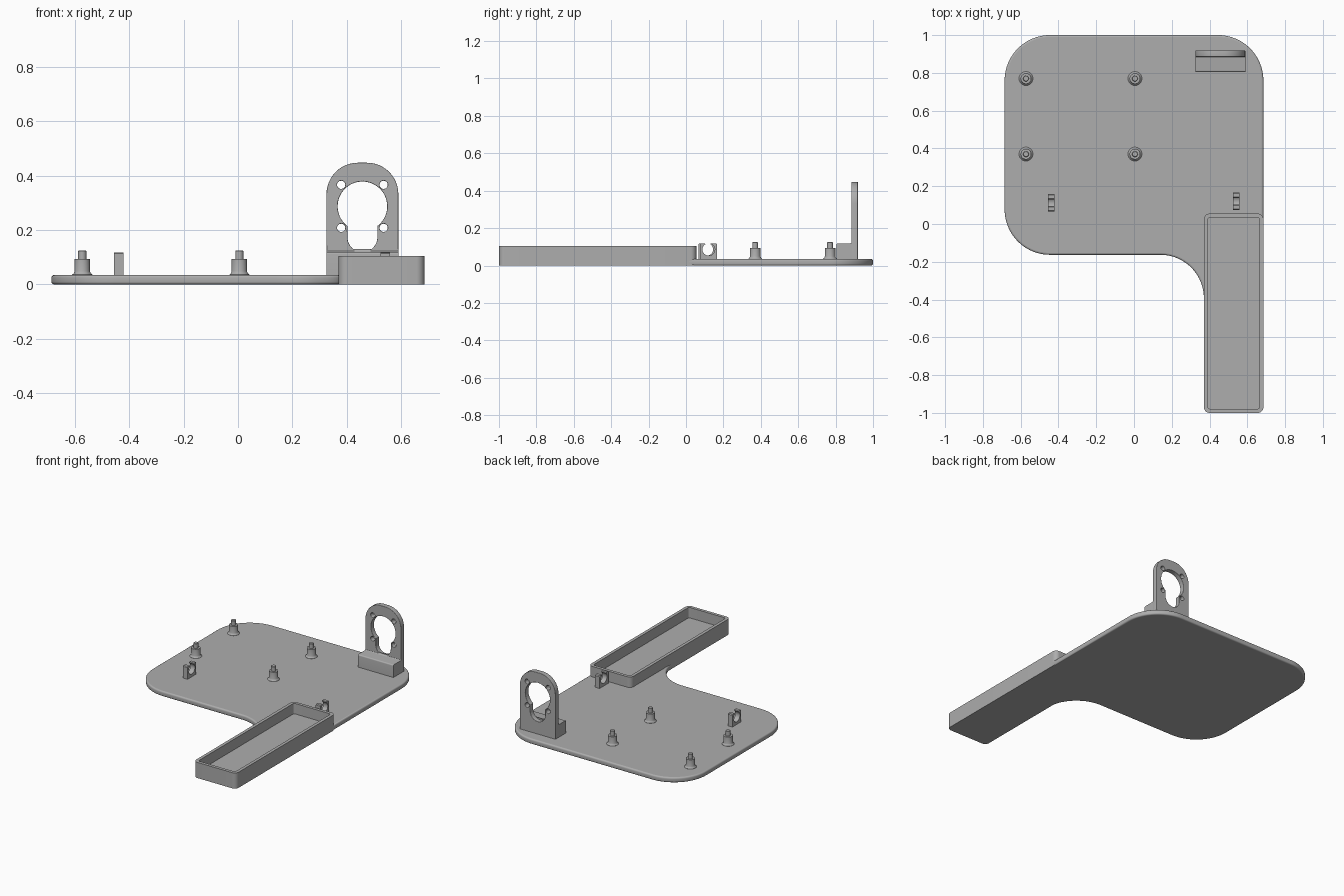
import bpy, bmesh
from math import sin, cos, pi, radians, asin
from mathutils import Vector, Matrix

cube = bpy.data.objects.get("Cube")
if cube:
    bpy.data.objects.remove(cube, do_unlink=True)

grey = bpy.data.materials.new("plain grey")
GREY = (0.42, 0.42, 0.42, 1)
grey.use_nodes = True
grey.diffuse_color = GREY
grey.node_tree.nodes["Principled BSDF"].inputs["Base Color"].default_value = GREY


def finish(ob):
    bpy.ops.object.select_all(action='DESELECT')
    ob.select_set(True)
    bpy.context.view_layer.objects.active = ob
    if ob.type == 'CURVE':
        bpy.ops.object.convert(target='MESH')
        ob = bpy.context.object
    ob.data.materials.clear()
    ob.data.materials.append(grey)
    bpy.ops.object.shade_smooth_by_angle(angle=radians(35))
    return ob


def arc(cx, cy, r, a0, a1, n=24):
    """Points along an arc, angles in degrees."""
    angles = [radians(a0 + (a1 - a0) * i / n) for i in range(n + 1)]
    return [(cx + r * cos(a), cy + r * sin(a)) for a in angles]


def rounded(corners, n=12):
    """Polygon from (x, y, radius) corners."""
    out = []
    for i, (x, y, r) in enumerate(corners):
        p = Vector((x, y))
        if r == 0:
            out.append((x, y))
            continue
        a = (Vector(corners[i - 1][:2]) - p).normalized()
        b = (Vector(corners[(i + 1) % len(corners)][:2]) - p).normalized()
        half = a.angle(b) / 2
        centre = p + (a + b).normalized() * r / sin(half)
        start = p + a * (r * cos(half) / sin(half)) - centre
        sweep = start.angle_signed(p + b * (r * cos(half) / sin(half)) - centre)
        for k in range(n + 1):
            out.append(tuple(centre + Matrix.Rotation(-sweep * k / n, 2) @ start))
    return out


def box_outline(x0, x1, y0, y1, r):
    return rounded([(x0, y0, r), (x1, y0, r), (x1, y1, r), (x0, y1, r)])


def slab(name, loops, thickness, location, rotation=(0, 0, 0), bevel=0.0):
    """Filled outline with holes, extruded evenly about its location."""
    cu = bpy.data.curves.new(name, 'CURVE')
    cu.dimensions = '2D'
    cu.fill_mode = 'BOTH'
    cu.extrude = thickness / 2 - bevel
    cu.bevel_depth = bevel
    cu.bevel_resolution = 3
    cu.offset = -bevel
    for loop in loops:
        sp = cu.splines.new('POLY')
        sp.points.add(len(loop) - 1)
        for point, (x, y) in zip(sp.points, loop):
            point.co = (x, y, 0, 1)
        sp.use_cyclic_u = True
    ob = bpy.data.objects.new(name, cu)
    ob.location = location
    ob.rotation_euler = [radians(a) for a in rotation]
    bpy.context.collection.objects.link(ob)
    return finish(ob)


def lathe(name, profile, location):
    bm = bmesh.new()
    verts = [bm.verts.new((r, 0, z)) for r, z in profile]
    edges = [bm.edges.new(pair) for pair in zip(verts, verts[1:])]
    bmesh.ops.spin(bm, geom=verts + edges, cent=(0, 0, 0), axis=(0, 0, 1),
                   angle=2 * pi, steps=32)
    bmesh.ops.remove_doubles(bm, verts=bm.verts, dist=1e-5)
    bmesh.ops.recalc_face_normals(bm, faces=bm.faces)
    me = bpy.data.meshes.new(name)
    bm.to_mesh(me)
    bm.free()
    ob = bpy.data.objects.new(name, me)
    ob.location = location
    bpy.context.collection.objects.link(ob)
    return finish(ob)


# Base plate, blending into the side of the tray
PLATE = 0.035
plate = rounded([(-0.685, -0.163, 0.24), (0.37, -0.163, 0.23), (0.37, -0.41, 0),
                 (0.45, -0.41, 0), (0.45, 0.015, 0), (0.685, 0.015, 0),
                 (0.685, 1, 0.24), (-0.685, 1, 0.24)], 20)
slab("base_plate", [plate], PLATE, (0, 0, PLATE / 2), bevel=0.01)

# Open tray: floor and surrounding wall
outer = box_outline(0.37, 0.685, -1, 0.055, 0.03)
inner = box_outline(0.391, 0.664, -0.979, 0.034, 0.012)
slab("tray_wall", [outer, inner], 0.105, (0, 0, 0.0525))
slab("tray_floor", [box_outline(0.38, 0.675, -0.99, 0.045, 0.02)], PLATE, (0, 0, PLATE / 2))

# Upright mount with keyhole opening and four screw holes
MX, MZ = 0.457, 0.287
R, SLOT = 0.091, 0.055
face = rounded([(MX - 0.132, 0.03, 0), (MX + 0.132, 0.03, 0),
                (MX + 0.132, 0.447, 0.115), (MX - 0.132, 0.447, 0.115)])
join = asin(SLOT / R) * 180 / pi
keyhole = (arc(MX, MZ, R, join - 90, 270 - join, 48)
           + arc(MX, 0.174, SLOT, 180, 360))
screws = [arc(MX + sx * 0.078, MZ + sz * 0.079, 0.015, 0, 345, 23)
          for sx in (-1, 1) for sz in (-1, 1)]
slab("mount_upright", [face, keyhole] + screws, 0.034, (0, 0.902, 0), (90, 0, 0), 0.003)

# Mount foot, with a cove where it meets the upright
foot = rounded([(0.805, 0.03, 0), (0.89, 0.03, 0), (0.89, 0.13, 0),
                (0.886, 0.13, 0), (0.886, 0.119, 0.008), (0.805, 0.119, 0.008)], 5)
slab("mount_foot", [foot], 0.264, (MX, 0, 0), (90, 0, 90))

# Standoffs with locating pins
post = [(0, 0.03), (0.037, 0.03), (0.037, 0.036), (0.031, 0.041), (0.028, 0.049),
        (0.028, 0.093), (0.015, 0.093), (0.015, 0.123), (0.013, 0.125), (0, 0.125)]
for side, x in (("right", -0.572), ("left", 0.005)):
    for end, y in (("front", 0.37), ("back", 0.77)):
        lathe(f"standoff_{end}_{side}", post, (x, y, 0))

# Cable clips, open at the top
for side, x, y in (("right", -0.438, 0.112), ("left", 0.541, 0.121)):
    clip = [(-0.046, 0.03), (0.046, 0.03), (0.046, 0.113), (0.041, 0.118), (0.022, 0.118)]
    clip += arc(0, 0.086, 0.033, 58, -238, 28)
    clip += [(-0.022, 0.118), (-0.041, 0.118), (-0.046, 0.113)]
    slab(f"cable_clip_{side}", [clip], 0.034, (x, y, 0), (90, 0, 90))
